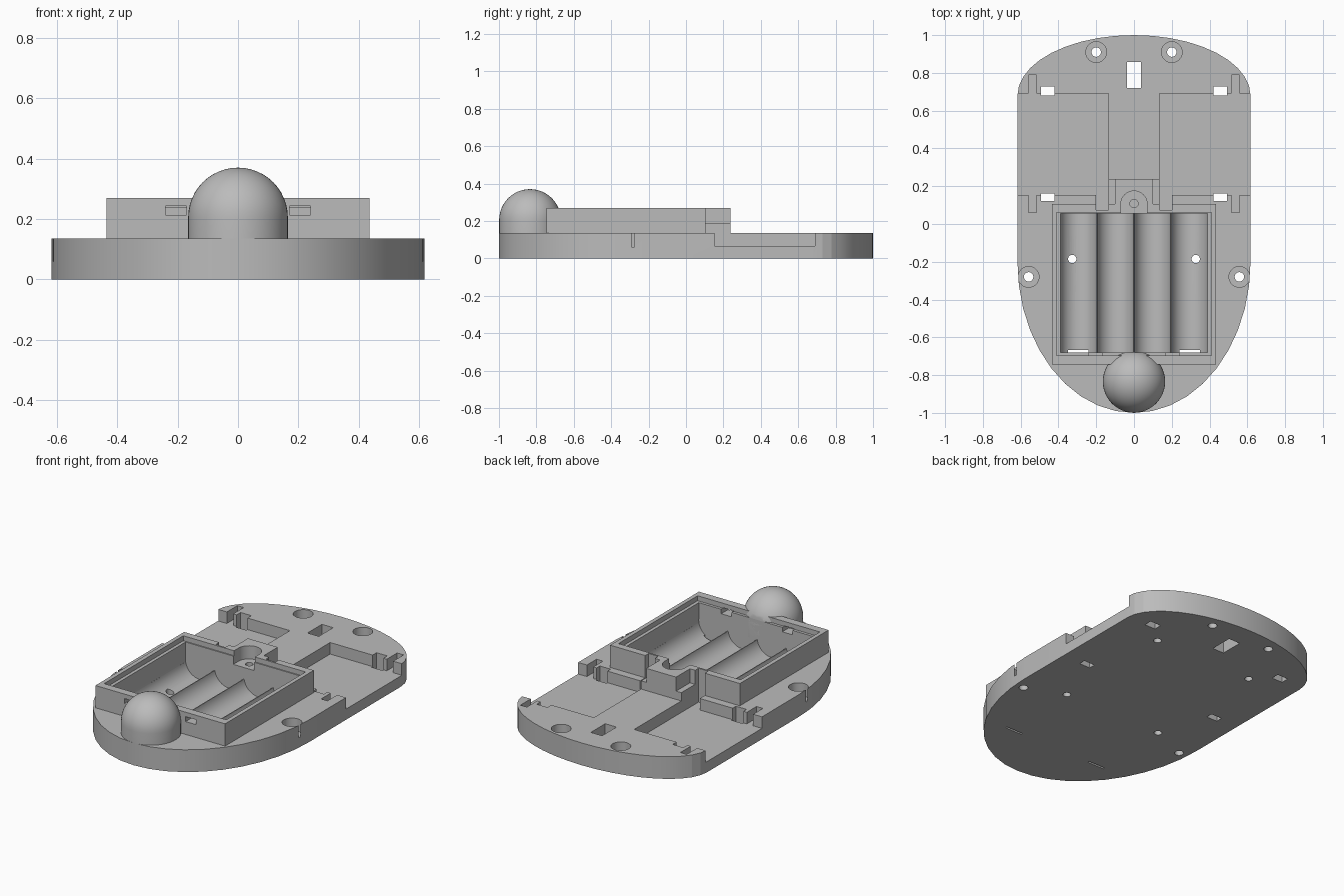
import bpy, bmesh, math

cube = bpy.data.objects.get("Cube")
if cube:
    bpy.data.objects.remove(cube, do_unlink=True)

grey = bpy.data.materials.new("light grey plastic")
grey.use_nodes = True
grey.diffuse_color = (0.5, 0.5, 0.5, 1)
grey.node_tree.nodes["Principled BSDF"].inputs["Base Color"].default_value = (0.5, 0.5, 0.5, 1)


def finish(name, bm):
    bmesh.ops.recalc_face_normals(bm, faces=bm.faces)
    mesh = bpy.data.meshes.new(name)
    bm.to_mesh(mesh)
    bm.free()
    mesh.materials.append(grey)
    ob = bpy.data.objects.new(name, mesh)
    bpy.context.collection.objects.link(ob)
    return ob


def prism(name, outline, z0, z1):
    bm = bmesh.new()
    face = bm.faces.new([bm.verts.new((x, y, z0)) for x, y in outline])
    top = bmesh.ops.extrude_face_region(bm, geom=[face])["geom"]
    bmesh.ops.translate(bm, vec=(0, 0, z1 - z0),
                        verts=[v for v in top if isinstance(v, bmesh.types.BMVert)])
    return finish(name, bm)


def box(name, x0, x1, y0, y1, z0, z1):
    return prism(name, [(x0, y0), (x1, y0), (x1, y1), (x0, y1)], z0, z1)


def ring(x, y, r, n=32):
    return [(x + r * math.cos(2 * math.pi * i / n), y + r * math.sin(2 * math.pi * i / n))
            for i in range(n)]


def peg(x, y, r, z0, z1):
    return prism("peg", ring(x, y, r), z0, z1)


def combine(target, tool, operation="DIFFERENCE"):
    mod = target.modifiers.new("combine", "BOOLEAN")
    mod.operation = operation
    mod.solver = "EXACT"
    mod.object = tool
    bpy.context.view_layer.objects.active = target
    bpy.ops.object.modifier_apply(modifier=mod.name)
    bpy.data.objects.remove(tool, do_unlink=True)


def smooth(ob, degrees):
    bpy.ops.object.select_all(action="DESELECT")
    ob.select_set(True)
    bpy.context.view_layer.objects.active = ob
    bpy.ops.object.shade_smooth_by_angle(angle=math.radians(degrees))


DECK, TOP, OVER, UNDER = 0.135, 0.27, 0.4, -0.1
POCKET = 0.065

# Base plate: straight sides, short round back, long round front
N = 10
outline = [(0.617 * math.cos(math.pi * i / (2 * N)), 0.68 + 0.32 * math.sin(math.pi * i / (2 * N)))
           for i in range(2 * N + 1)]
outline += [(-0.617 * math.cos(math.pi * i / (2 * N)), -0.2 - 0.8 * math.sin(math.pi * i / (2 * N)))
            for i in range(2 * N + 1)]
body = prism("base_and_battery_tray", outline, 0, DECK)

# Side pockets with latch channels, open at the plate edges
for s in (-1, 1):
    def slot(xa, xb, y0, y1, z0, z1=OVER):
        combine(body, box("slot", min(s * xa, s * xb), max(s * xa, s * xb), y0, y1, z0, z1))
    slot(0.135, 0.7, 0.153, 0.69, POCKET)
    slot(0.515, 0.558, 0.06, 0.79, POCKET)

# Raised battery box and screw block
combine(body, box("tray", -0.435, 0.435, -0.745, 0.105, 0.1, TOP), "UNION")
combine(body, box("block_foot", -0.135, 0.135, 0.05, 0.238, 0.05, 0.185), "UNION")
combine(body, box("block_top", -0.1, 0.1, 0.08, 0.238, 0.15, TOP), "UNION")

# Tray interior, lid ledge and battery troughs
combine(body, box("ledge", -0.41, 0.41, -0.697, 0.062, 0.24, OVER))
combine(body, box("interior", -0.39, 0.39, -0.68, 0.055, 0.12, OVER))
for x in (-0.294, -0.098, 0.098, 0.294):
    trough = prism("trough", ring(0, 0, 0.097, 48), -0.68, 0.055)
    trough.rotation_euler = (-math.pi / 2, 0, 0)
    trough.location = (x, 0, DECK)
    bpy.context.view_layer.update()
    combine(body, trough)

# Screw recess in the block
combine(body, peg(0, 0.105, 0.07, 0.19, OVER))
combine(body, box("recess_mouth", -0.07, 0.07, 0.04, 0.105, 0.19, OVER))
combine(body, peg(0, 0.108, 0.022, 0.1, OVER))

# Through slots, holes and counterbores, mirrored left and right
for s in (-1, 1):
    slot(0.135, 0.2, 0.073, 0.16, POCKET)
    slot(0.42, 0.492, 0.68, 0.728, UNDER)
    slot(0.42, 0.492, 0.122, 0.162, UNDER)
    slot(0.24, 0.35, -0.68, -0.668, UNDER, 0.1)
    slot(0.17, 0.24, -0.8, -0.6, 0.213, 0.243)
    combine(body, peg(s * 0.327, -0.185, 0.022, UNDER, 0.2))
    combine(body, peg(s * 0.327, 0.59, 0.022, UNDER, 0.04))
    for x, y in ((0.2, 0.91), (0.558, -0.28)):
        combine(body, peg(s * x, y, 0.055, 0.06, OVER))
        combine(body, peg(s * x, y, 0.025, UNDER, OVER))
combine(body, box("centre_slot", -0.038, 0.038, 0.72, 0.858, UNDER, OVER))
smooth(body, 12)

# Dome on a short upright cylinder at the front
R, SPRING = 0.165, 0.205
bm = bmesh.new()
bmesh.ops.create_uvsphere(bm, u_segments=48, v_segments=24, radius=R)
for v in bm.verts:
    if v.co.z < -0.001:
        v.co.z = 0.12 - SPRING
        length = math.hypot(v.co.x, v.co.y)
        if length > 0.001:
            v.co.x *= R / length
            v.co.y *= R / length
bmesh.ops.remove_doubles(bm, verts=bm.verts, dist=0.001)
bmesh.ops.translate(bm, verts=bm.verts, vec=(0, -0.834, SPRING))
dome = finish("front_dome", bm)
# Keep the tray clear of the dome's rear edge
combine(dome, box("clearance", -0.3, 0.3, -0.68, -0.5, 0, 0.26))
smooth(dome, 30)
